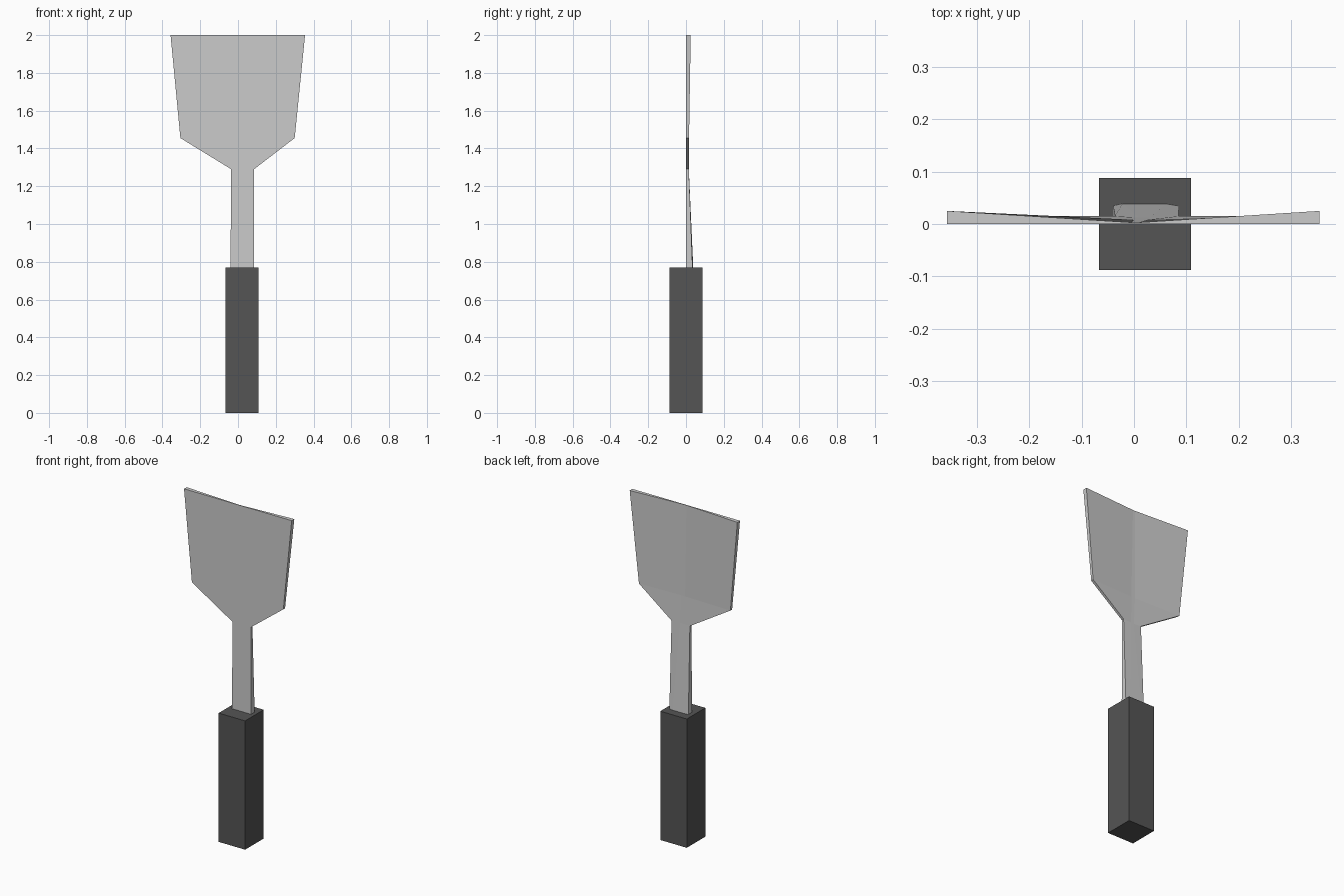
import bpy, bmesh

if "Cube" in bpy.data.objects:
    bpy.data.objects.remove(bpy.data.objects["Cube"])


def make_object(name, bm):
    bmesh.ops.recalc_face_normals(bm, faces=bm.faces)
    mesh = bpy.data.meshes.new(name)
    bm.to_mesh(mesh)
    bm.free()
    obj = bpy.data.objects.new(name, mesh)
    bpy.context.collection.objects.link(obj)
    return obj


# Handle: square grip, slightly off-centre in x
bm = bmesh.new()
bmesh.ops.create_cube(bm, size=1.0)
for v in bm.verts:
    v.co.x = 0.021 + v.co.x * 0.175
    v.co.y = v.co.y * 0.175
    v.co.z = (v.co.z + 0.5) * 0.77
handle = make_object("handle", bm)
dark = bpy.data.materials.new("dark_grip")
dark.diffuse_color = (0.09, 0.09, 0.09, 1)
dark.use_nodes = True
dark.node_tree.nodes["Principled BSDF"].inputs["Base Color"].default_value = dark.diffuse_color
handle.data.materials.append(dark)

# Blade and shank: flat front, hollowed back, lofted from cross-sections
# z, outer left x, inner left x, inner right x, outer right x, edge depth, middle depth
sections = [
    (0.755, -0.040, -0.022, 0.062, 0.086, 0.035, 0.039),
    (1.290, -0.036, 0.010, 0.030, 0.085, 0.015, 0.012),
    (1.455, -0.305, 0.000, 0.025, 0.300, 0.016, 0.008),
    (2.000, -0.357, -0.005, 0.010, 0.355, 0.025, 0.003),
]
bm = bmesh.new()
rings = []
for z, x0, x1, x2, x3, edge, mid in sections:
    pts = [(x0, 0), (x1, 0), (x2, 0), (x3, 0),
           (x3, edge), (x2, mid), (x1, mid), (x0, edge)]
    rings.append([bm.verts.new((x, y, z)) for x, y in pts])
for a, b in zip(rings, rings[1:]):
    for i in range(8):
        j = (i + 1) % 8
        bm.faces.new((a[i], a[j], b[j], b[i]))
# End strips
for r in (rings[0], rings[-1]):
    for i in range(3):
        bm.faces.new((r[i], r[i + 1], r[6 - i], r[7 - i]))
make_object("blade_and_shank", bm)
